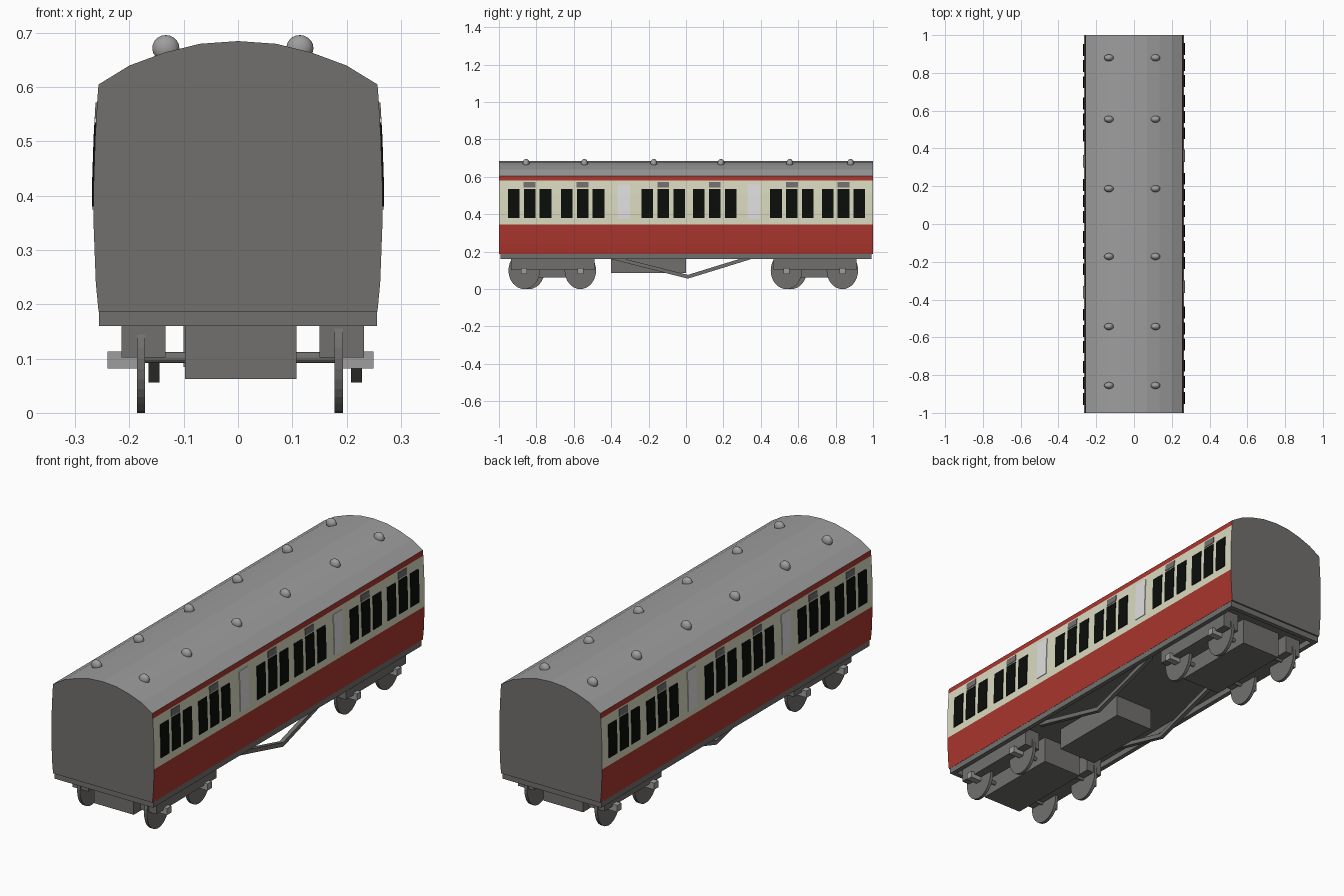
import bpy, bmesh, math
from mathutils import Matrix

if "Cube" in bpy.data.objects:
    bpy.data.objects.remove(bpy.data.objects["Cube"])


def mat(name, rgb):
    m = bpy.data.materials.new(name)
    m.diffuse_color = (*rgb, 1)
    m.use_nodes = True
    m.node_tree.nodes["Principled BSDF"].inputs["Base Color"].default_value = m.diffuse_color
    return m


RED = mat("red", (0.40, 0.037, 0.027))
CREAM = mat("cream", (0.70, 0.70, 0.53))
DARK = mat("dark grey", (0.165, 0.163, 0.158))
LIGHT = mat("light grey", (0.34, 0.34, 0.34))
PALE = mat("pale panel", (0.74, 0.74, 0.74))
BLACK = mat("window black", (0.003, 0.004, 0.003))


def finish(name, bm, mats, rule=None):
    bmesh.ops.recalc_face_normals(bm, faces=bm.faces)
    bm.normal_update()
    if rule:
        for f in bm.faces:
            f.material_index = rule(f)
    me = bpy.data.meshes.new(name)
    bm.to_mesh(me)
    bm.free()
    for m in mats:
        me.materials.append(m)
    ob = bpy.data.objects.new(name, me)
    bpy.context.collection.objects.link(ob)
    return ob


def prism(name, pts, y0, y1, mats, rule=None):
    """Extrude an (x, z) outline along y."""
    bm = bmesh.new()
    a = [bm.verts.new((x, y0, z)) for x, z in pts]
    b = [bm.verts.new((x, y1, z)) for x, z in pts]
    bm.faces.new(a)
    bm.faces.new(b)
    for i in range(len(pts)):
        j = (i + 1) % len(pts)
        bm.faces.new((a[i], a[j], b[j], b[i]))
    return finish(name, bm, mats, rule)


def box(name, x0, x1, y0, y1, z0, z1, m):
    return prism(name, [(x0, z0), (x1, z0), (x1, z1), (x0, z1)], y0, y1, [m])


def cylinder(name, x0, x1, y, z, ry, rz, n, m):
    bm = bmesh.new()
    bmesh.ops.create_cone(bm, cap_ends=True, segments=n, radius1=1, radius2=1, depth=x1 - x0,
                          matrix=Matrix.Rotation(math.pi / 2, 4, 'Y'))
    bmesh.ops.scale(bm, vec=(1, ry, rz), verts=bm.verts)
    bmesh.ops.translate(bm, vec=((x0 + x1) / 2, y, z), verts=bm.verts)
    return finish(name, bm, [m])


# Body shell: bowed sides, arched roof, painted bands chosen by height
SIDE = [(0.257, 0.187), (0.262, 0.24), (0.266, 0.345), (0.266, 0.42),
        (0.263, 0.51), (0.259, 0.58), (0.257, 0.605)]
ROOF = [(0.2, 0.64), (0.135, 0.664), (0.07, 0.68), (0, 0.685)]
half = SIDE + ROOF
outline = half + [(-x, z) for x, z in half[-2::-1]]


def band(f):
    c, n = f.calc_center_median(), f.normal
    if abs(n.y) > 0.9 or n.z < -0.9:
        return 2
    if c.z > 0.605:
        return 3
    return 1 if 0.345 < c.z < 0.58 else 0


prism("carriage_body", outline, -1, 1, [RED, CREAM, DARK, LIGHT], band)


def side_x(z):
    for (xa, za), (xb, zb) in zip(SIDE, SIDE[1:]):
        if za <= z <= zb:
            return xa + (xb - xa) * (z - za) / (zb - za)


def plate(name, yc, w, z0, z1, m, s):
    """Thin plate following the side; s = -1 puts it on the left, turned half round."""
    zs = [z0] + [z for _, z in SIDE if z0 < z < z1] + [z1]
    pts = [(s * (side_x(z) + 0.003), z) for z in zs]
    pts += [(s * (side_x(z) - 0.003), z) for z in reversed(zs)]
    prism(name, pts, s * yc - w / 2, s * yc + w / 2, [m])


# Windows in threes with a vent above each middle one, and pale door panels
for s, tag in ((1, "right"), (-1, "left")):
    for g in (-0.836, -0.553, -0.122, 0.154, 0.566, 0.842):
        for d in (-0.085, 0, 0.085):
            plate(tag + "_window", g + d, 0.062, 0.38, 0.535, BLACK, s)
        plate(tag + "_window_vent", g, 0.063, 0.542, 0.572, DARK, s)
    for y in (-0.333, 0.362):
        plate(tag + "_door_panel", y, 0.066, 0.375, 0.56, PALE, s)

# Roof ventilator domes
for x in (-0.133, 0.114):
    for y in (-0.855, -0.543, -0.172, 0.187, 0.555, 0.88):
        bm = bmesh.new()
        bmesh.ops.create_uvsphere(bm, u_segments=16, v_segments=10, radius=1)
        bmesh.ops.scale(bm, vec=(0.025, 0.018, 0.024), verts=bm.verts)
        bmesh.ops.translate(bm, vec=(x, y, 0.672), verts=bm.verts)
        for f in bm.faces:
            f.smooth = True
        finish("roof_vent", bm, [LIGHT])

# Underframe rim, open underneath
for s in (-1, 1):
    xs = sorted((s * 0.235, s * 0.256))
    ys = sorted((s * 0.97, s * 0.992))
    box("solebar", *xs, -0.992, 0.992, 0.16, 0.188, DARK)
    box("headstock", -0.235, 0.235, *ys, 0.16, 0.188, DARK)

# Equipment box under the floor
box("equipment_box", -0.1, 0.1, -0.4, 0, 0.085, 0.19, DARK)

# Truss rods: shallow V bars
for x in (-0.155, 0.218):
    path = [(-0.4, 0.17), (0.01, 0.066), (0.38, 0.18)]
    bm = bmesh.new()
    rows = [[bm.verts.new((x + dx, y, z + dz)) for dx, dz in
             ((-0.01, -0.01), (0.01, -0.01), (0.01, 0.01), (-0.01, 0.01))] for y, z in path]
    for a, b in zip(rows, rows[1:]):
        for i in range(4):
            j = (i + 1) % 4
            bm.faces.new((a[i], a[j], b[j], b[i]))
    bm.faces.new(rows[0])
    bm.faces.new(rows[-1])
    finish("truss_rod", bm, [DARK])

# Bogies: centre slab, side bars, wheels, axles and axle boxes
for ya, yb in ((-0.865, -0.565), (0.537, 0.836)):
    y0, y1 = ya - 0.07, yb + 0.075
    box("bogie_slab", -0.098, 0.108, y0 + 0.01, y1 - 0.01, 0.062, 0.187, DARK)
    box("bogie_side_bar_left", -0.215, -0.134, y0 + 0.02, y1, 0.102, 0.187, DARK)
    box("bogie_side_bar_right", 0.15, 0.232, y0, y1, 0.102, 0.187, DARK)
    for y, shift in ((ya, 0.025), (yb, 0)):
        cylinder("wheel_left", -0.186, -0.171, y + shift, 0.1, 0.084, 0.1, 32, DARK)
        cylinder("wheel_right", 0.178, 0.193, y, 0.1, 0.084, 0.1, 32, DARK)
        cylinder("axle", -0.18, 0.185, y + shift / 2, 0.102, 0.009, 0.01, 12, DARK)
        box("axle_box_left", -0.24, -0.18, y + shift - 0.016, y + shift + 0.016, 0.082, 0.113, LIGHT)
        box("axle_box_right", 0.19, 0.25, y - 0.016, y + 0.016, 0.082, 0.113, LIGHT)
